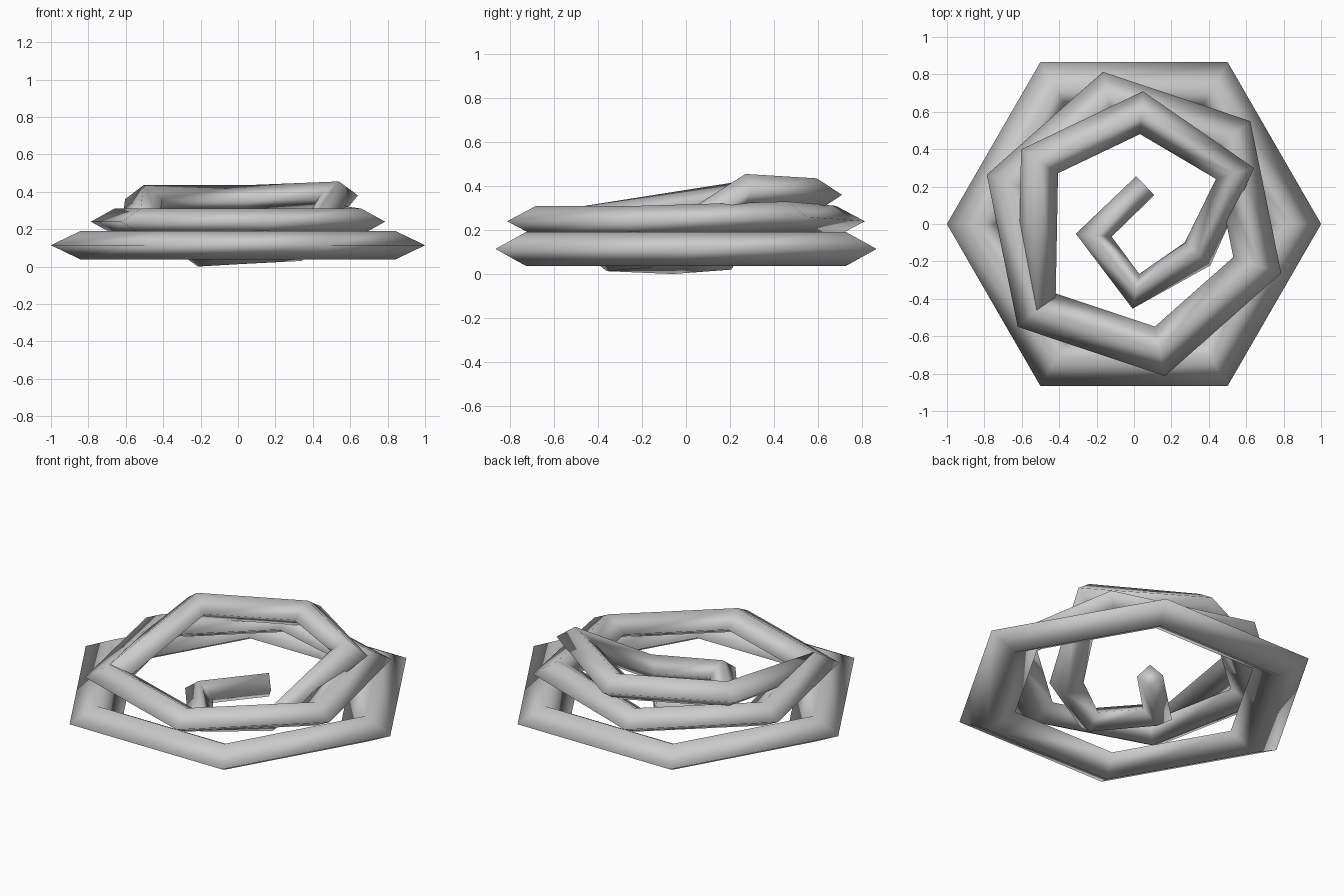
import bpy, bmesh
from math import cos, sin, radians
from mathutils import Vector

if "Cube" in bpy.data.objects:
    bpy.data.objects.remove(bpy.data.objects["Cube"])


def rope(name, path, closed=False):
    """Sweep a diamond section along (x, y, z, half_width, half_height) points with mitred corners."""
    bm = bmesh.new()
    n = len(path)
    pts = [Vector(p[:3]) for p in path]
    rings = []
    for i, (p, (_, _, _, w, h)) in enumerate(zip(pts, path)):
        a = pts[i - 1] if closed or i > 0 else None
        b = pts[(i + 1) % n] if closed or i < n - 1 else None
        d1 = (p - a).to_2d().normalized() if a else (b - p).to_2d().normalized()
        d2 = (b - p).to_2d().normalized() if b else d1
        t = (d1 + d2).normalized()
        side = Vector((t.y, -t.x, 0)) * (w / t.dot(d1))
        up = Vector((0, 0, h))
        rings.append([bm.verts.new(p + o) for o in (side, up, -side, -up)])
    for i in range(n if closed else n - 1):
        r, s = rings[i], rings[(i + 1) % n]
        for k in range(4):
            bm.faces.new((r[k], r[(k + 1) % 4], s[(k + 1) % 4], s[k]))
    if not closed:
        bm.faces.new(rings[0])
        bm.faces.new(rings[-1])
    bmesh.ops.recalc_face_normals(bm, faces=bm.faces)
    for f in bm.faces:
        f.smooth = len(f.verts) == 4
    mesh = bpy.data.meshes.new(name)
    bm.to_mesh(mesh)
    bm.free()
    obj = bpy.data.objects.new(name, mesh)
    bpy.context.collection.objects.link(obj)
    return obj


def hexagon(radius, turn, z, w, h, lift=0):
    out = []
    for i in range(6):
        a = radians(turn + 60 * i)
        out.append((radius * cos(a), radius * sin(a), z + (lift if i == 0 else 0), w, h))
    return out


# Stacked closed coils
rope("bottom_coil", hexagon(0.84, 0, 0.114, 0.139, 0.077), True)
rope("middle_coil", hexagon(0.695, 41.5, 0.24, 0.117, 0.07, 0.02), True)

# Top coil that drops through the middle to a loose end on the ground
rope("top_coil_and_tail", [
    (-0.52, -0.46, 0.24, 0.10, 0.07),
    (-0.505, 0.335, 0.36, 0.10, 0.075),
    (0.04, 0.595, 0.36, 0.10, 0.075),
    (0.54, 0.27, 0.38, 0.08, 0.075),
    (0.34, -0.16, 0.105, 0.088, 0.075),
    (0.01, -0.36, 0.085, 0.07, 0.072),
    (-0.215, -0.06, 0.07, 0.072, 0.07),
    (0.06, 0.205, 0.09, 0.07, 0.07),
])
